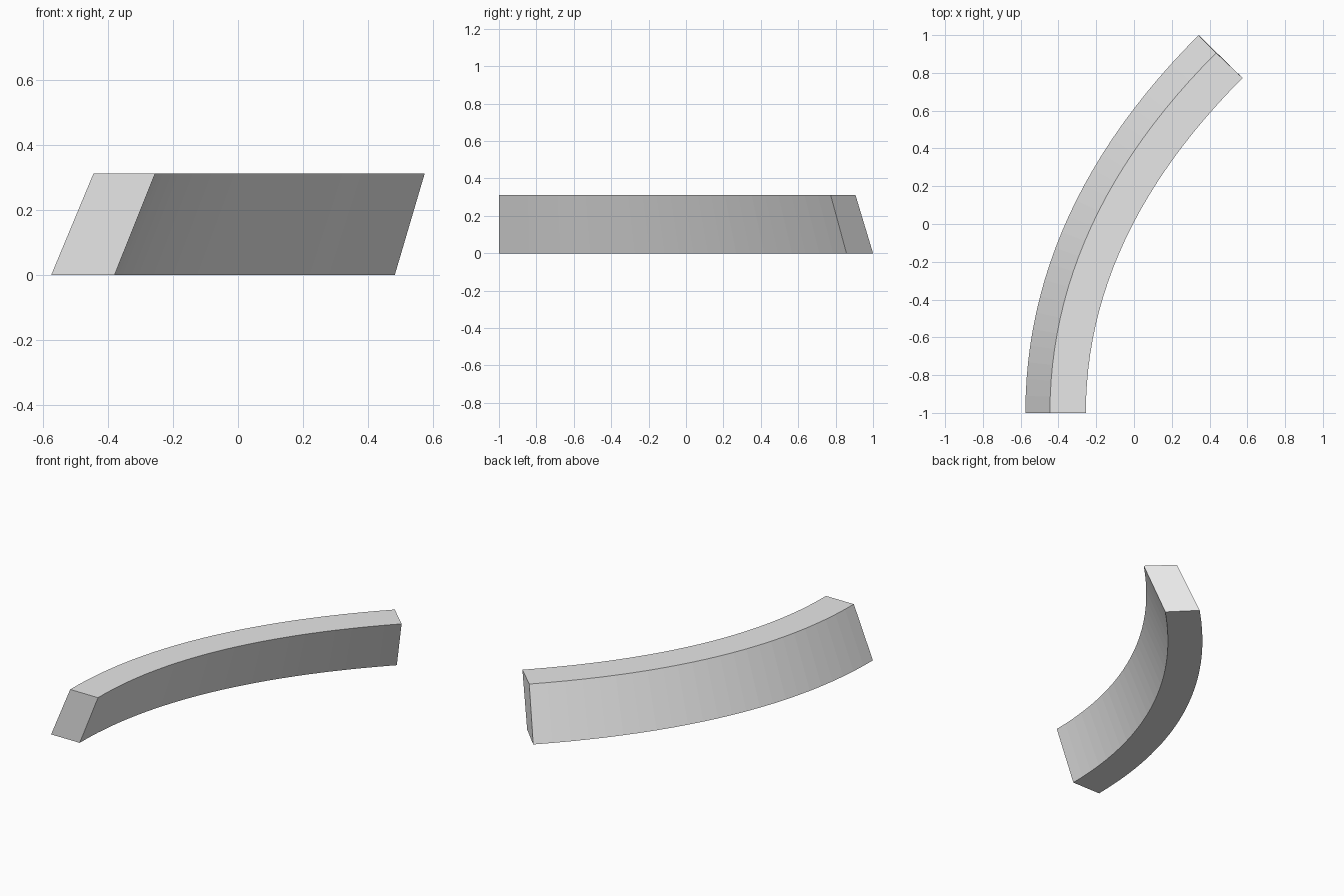
import bpy
import bmesh
from mathutils import Vector

cube = bpy.data.objects.get("Cube")
if cube:
    bpy.data.objects.remove(cube, do_unlink=True)

HEIGHT = 0.312
SEGMENTS = 24

# Plain concrete grey
grey = bpy.data.materials.new("light_grey")
grey.use_nodes = True
colour = (0.8, 0.8, 0.8, 1)
grey.diffuse_color = colour
grey.node_tree.nodes["Principled BSDF"].inputs["Base Color"].default_value = colour

# Long edges of the leaning wall: start x, end x, end y, height
RAILS = [
    (-0.575, 0.342, 1.0, 0),
    (-0.38, 0.483, 0.858, 0),
    (-0.255, 0.575, 0.773, HEIGHT),
    (-0.445, 0.435, 0.906, HEIGHT),
]


def rail_point(rail, t):
    """Point on a curve leaving along +y and arriving at 45 degrees."""
    x0, x1, y1, z = rail
    start = Vector((x0, -1, z))
    end = Vector((x1, y1, z))
    bend = Vector((x0, y1 - (x1 - x0), z))
    return start * (1 - t) ** 2 + bend * 2 * t * (1 - t) + end * t ** 2


# Sweep the four-cornered section along the rails and cap both ends
bm = bmesh.new()
rings = [[bm.verts.new(rail_point(r, i / SEGMENTS)) for r in RAILS]
         for i in range(SEGMENTS + 1)]
for a, b in zip(rings, rings[1:]):
    for k in range(4):
        n = (k + 1) % 4
        bm.faces.new((a[k], a[n], b[n], b[k]))
bm.faces.new(rings[0])
bm.faces.new(rings[-1])
bmesh.ops.recalc_face_normals(bm, faces=bm.faces)

mesh = bpy.data.meshes.new("curved_wall")
bm.to_mesh(mesh)
bm.free()
mesh.materials.append(grey)
wall = bpy.data.objects.new("curved_wall", mesh)
bpy.context.collection.objects.link(wall)
